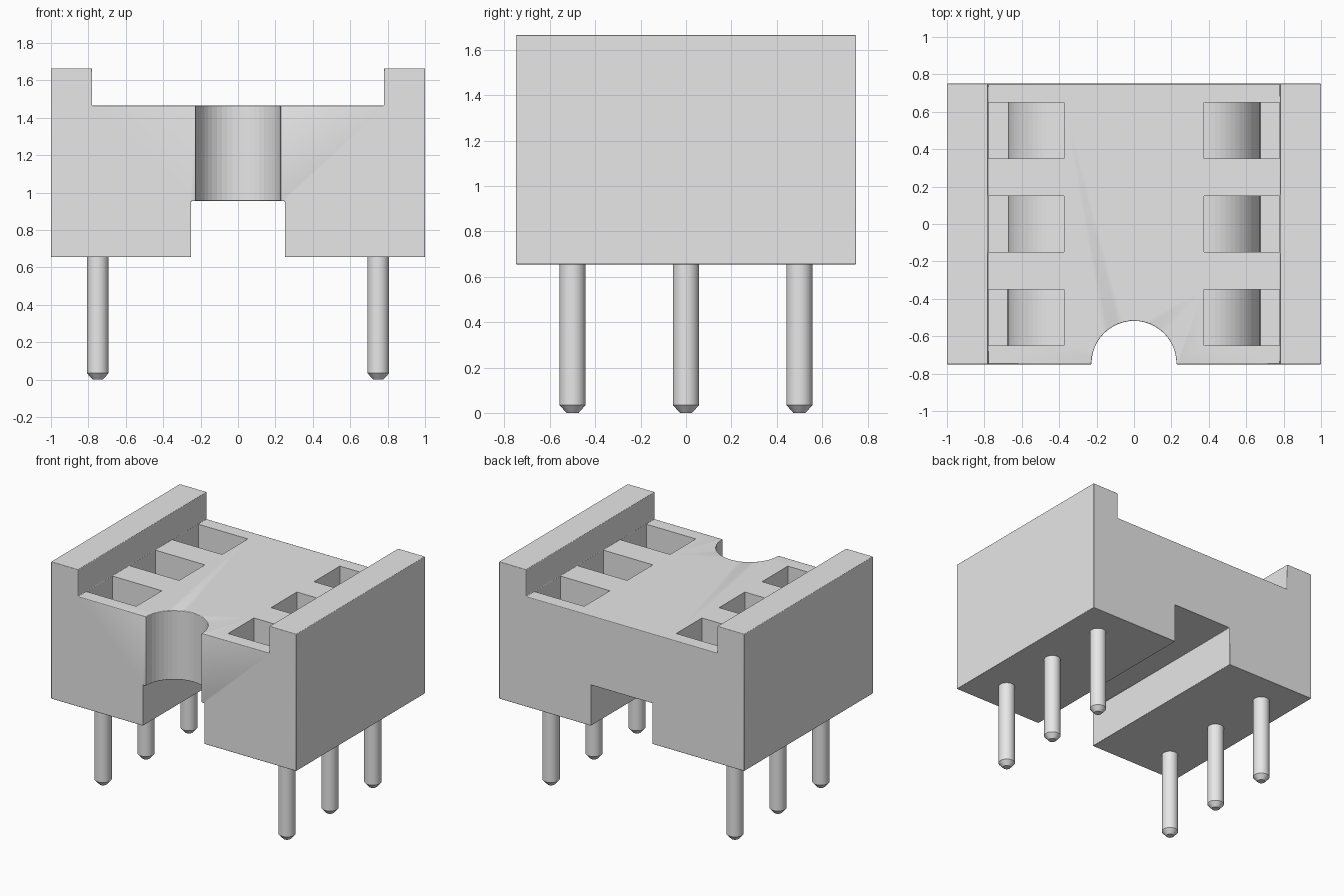
import bpy, bmesh
from math import sin, cos, pi, radians

cube = bpy.data.objects.get("Cube")
if cube:
    bpy.data.objects.remove(cube, do_unlink=True)

grey = bpy.data.materials.new("plain_grey")
grey.use_nodes = True
grey.diffuse_color = (0.8, 0.8, 0.8, 1)
grey.node_tree.nodes["Principled BSDF"].inputs["Base Color"].default_value = grey.diffuse_color

FLOOR, CEILING, DECK, RAIL_TOP = 0.655, 0.955, 1.465, 1.665
HALF_Y = 0.75
ROWS = (-0.5, 0, 0.5)


def finish(bm, name, material=grey):
    bmesh.ops.recalc_face_normals(bm, faces=bm.faces)
    mesh = bpy.data.meshes.new(name)
    bm.to_mesh(mesh)
    bm.free()
    mesh.materials.append(material)
    obj = bpy.data.objects.new(name, mesh)
    bpy.context.collection.objects.link(obj)
    return obj


def extrude_y(bm, profile, y0, y1):
    """Prism from an x-z profile, running along y."""
    face = bm.faces.new([bm.verts.new((x, y0, z)) for x, z in profile])
    ext = bmesh.ops.extrude_face_region(bm, geom=[face])
    verts = [v for v in ext["geom"] if isinstance(v, bmesh.types.BMVert)]
    bmesh.ops.translate(bm, verts=verts, vec=(0, y1 - y0, 0))


def mirrored(half):
    return half + [(-x, z) for x, z in reversed(half)]


def cut(obj, cutter, name):
    cutter.hide_render = True
    cutter.hide_set(True)
    mod = obj.modifiers.new(name, "BOOLEAN")
    mod.operation, mod.solver, mod.object = "DIFFERENCE", "EXACT", cutter


def smooth(obj):
    bpy.ops.object.select_all(action="DESELECT")
    obj.select_set(True)
    bpy.context.view_layer.objects.active = obj
    bpy.ops.object.shade_smooth_by_angle(angle=radians(35))


# Body: constant section with two rails and an underside channel
bm = bmesh.new()
half = [(0.25, CEILING), (0.25, FLOOR), (1, FLOOR), (1, RAIL_TOP), (0.78, RAIL_TOP), (0.78, DECK)]
extrude_y(bm, mirrored(half), -HALF_Y, HALF_Y)
body = finish(bm, "socket_body")

# Half-round notch in the front
bm = bmesh.new()
bmesh.ops.create_cone(bm, cap_ends=True, segments=48, radius1=0.227, radius2=0.227, depth=2)
bmesh.ops.translate(bm, verts=bm.verts, vec=(0, -HALF_Y + 0.005, 1))
cut(body, finish(bm, "notch_cutter"), "notch")

# Soft edges on the moulded body
bevel = body.modifiers.new("soft_edges", "BEVEL")
bevel.width, bevel.segments = 0.011, 3
bevel.limit_method, bevel.angle_limit = "ANGLE", radians(40)

# Contact pockets, each with a rounded step on its floor
inner, outer, low, radius = 0.375, 0.779, 0.865, 0.3
arc = [(inner + radius * sin(a), low + radius * cos(a)) for a in (pi / 2 * i / 16 for i in range(17))]
pocket = [(inner, 1.6)] + arc + [(outer, low), (outer, 1.6)]
bm = bmesh.new()
for side in (-1, 1):
    for y in ROWS:
        extrude_y(bm, [(side * x, z) for x, z in pocket], y - 0.15, y + 0.15)
cut(body, finish(bm, "pocket_cutters"), "pockets")
smooth(body)

# Pins with chamfered tips
for side, label in ((1, "left"), (-1, "right")):
    for i, y in enumerate(ROWS):
        bm = bmesh.new()
        rings = []
        for r, z in ((0.027, 0), (0.058, 0.035), (0.058, FLOOR + 0.02)):
            rings.append([bm.verts.new((side * 0.75 + r * cos(2 * pi * k / 32), y + r * sin(2 * pi * k / 32), z))
                          for k in range(32)])
        for a, b in zip(rings, rings[1:]):
            for k in range(32):
                bm.faces.new((a[k - 1], a[k], b[k], b[k - 1]))
        bm.faces.new(rings[0])
        bm.faces.new(rings[-1])
        smooth(finish(bm, f"{label}_pin_{i + 1}"))
